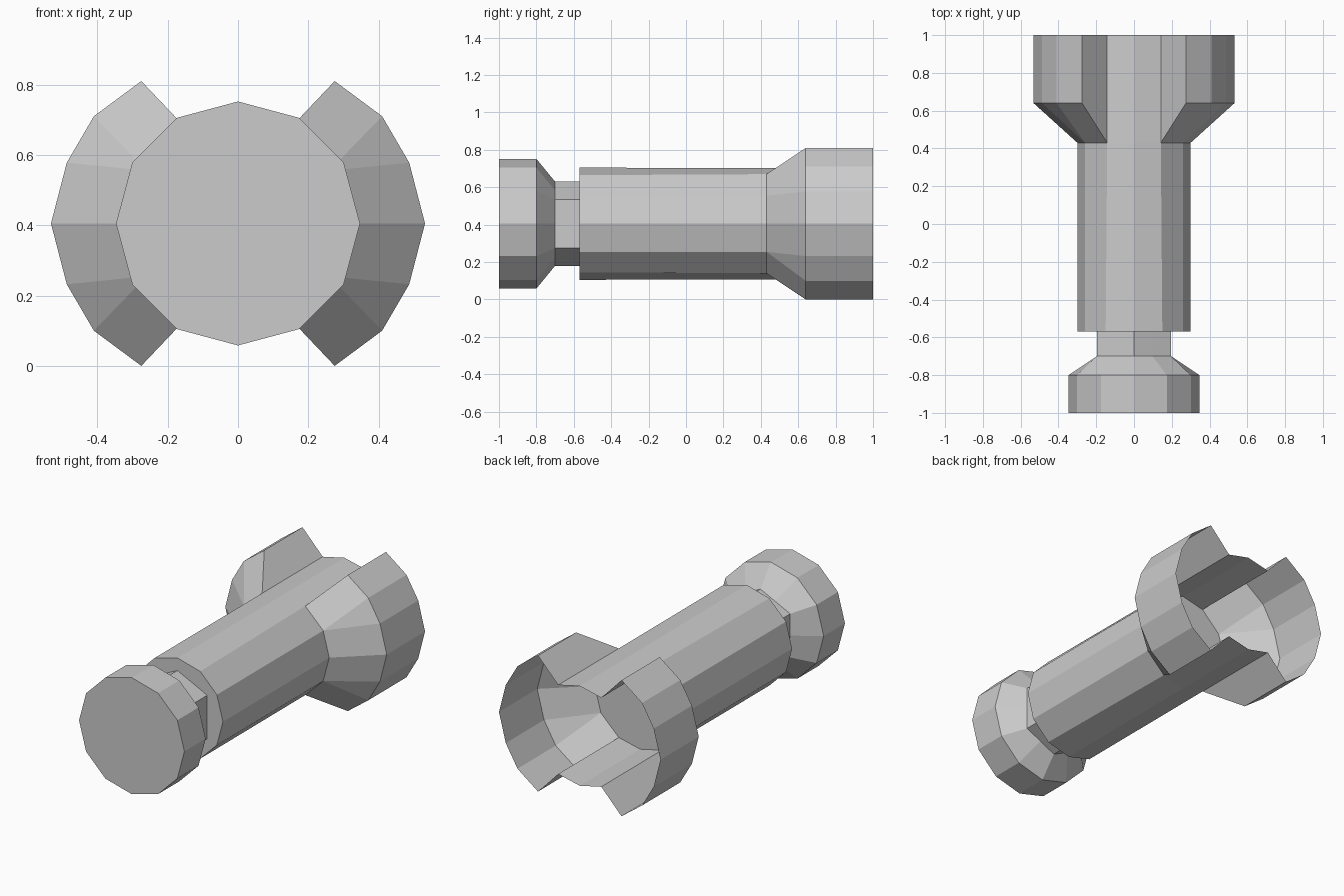
import bpy, bmesh
from math import sin, cos, radians

if "Cube" in bpy.data.objects:
    bpy.data.objects.remove(bpy.data.objects["Cube"])

CZ = 0.405  # height of the long axis


def full(q):
    """Mirror a quarter outline (top to right side) into a closed ring."""
    half = q + [(x, -z) for x, z in reversed(q[:-1])]
    return half + [(-x, z) for x, z in reversed(half[1:-1])]


def quarter_gon(r):
    return [(r * sin(radians(a)), r * cos(radians(a))) for a in (0, 30, 60, 90)]


def loft(name, sections, front_cap=0, back_cap=None):
    """Skin (y, ring) sections from front to back, with caps on chosen rings."""
    bm = bmesh.new()
    rings = [[bm.verts.new((x, y, CZ + z)) for x, z in full(q)] for y, q in sections]
    n = len(rings[0])
    for a, b in zip(rings, rings[1:]):
        for i in range(n):
            j = (i + 1) % n
            bm.faces.new((a[i], a[j], b[j], b[i]))
    if front_cap is not None:
        bm.faces.new(rings[front_cap][::-1])
    if back_cap is not None:
        bm.faces.new(rings[back_cap])
    bmesh.ops.remove_doubles(bm, verts=bm.verts, dist=0.0005)
    mesh = bpy.data.meshes.new(name)
    bm.to_mesh(mesh)
    bm.free()
    obj = bpy.data.objects.new(name, mesh)
    bpy.context.collection.objects.link(obj)
    return obj


# Front knob: twelve-sided disc tapering to a six-sided neck
knob = quarter_gon(0.347)
neck = [(0, 0.225), (0.098, 0.178), (0.196, 0.13), (0.196, 0)]
loft("knob_and_neck", [(-1, knob), (-0.8, knob), (-0.7, neck), (-0.57, neck)])

# Barrel with two flared side cups; narrow top and bottom strips run to the back
top, p60, p30, side = quarter_gon(0.3)
strip = [(0, 0.297), (0.142, 0.265)]
tube = [top, p60, p60, p30, p30, side]
base = strip + [strip[1], p30, p30, side]
cup = strip + [(0.275, 0.405), (0.41, 0.305), (0.487, 0.173), (0.532, 0)]
loft("barrel_and_cups", [(-0.57, tube), (0.43, base), (0.64, cup), (1, cup)],
     back_cap=1)
